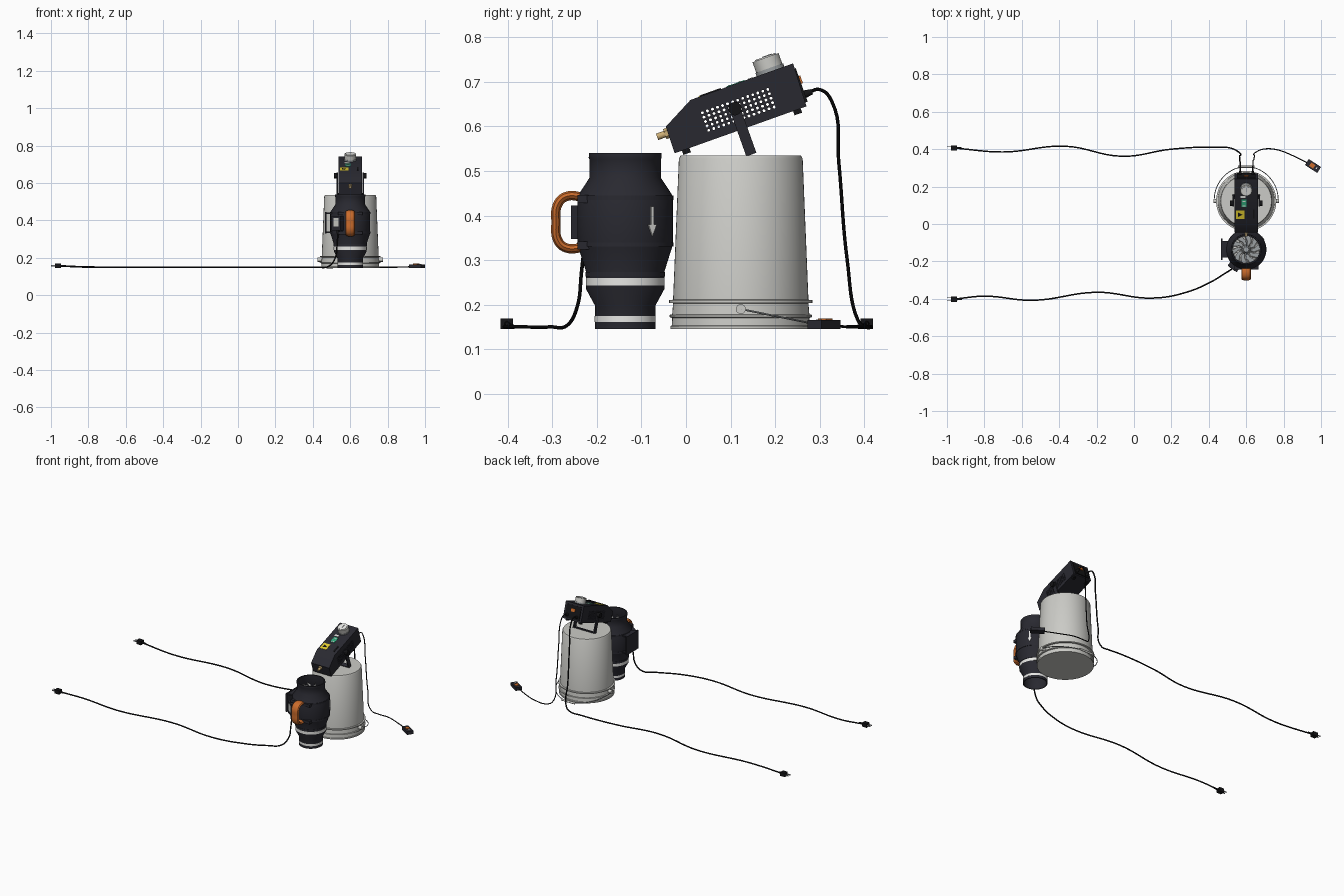
import bpy, bmesh, math
from mathutils import Matrix, Vector

old = bpy.data.objects.get("Cube")
if old:
    bpy.data.objects.remove(old)


def material(name, *rgb):
    m = bpy.data.materials.new(name)
    m.use_nodes = True
    m.diffuse_color = (*rgb, 1)
    m.node_tree.nodes["Principled BSDF"].inputs["Base Color"].default_value = (*rgb, 1)
    return m


BLACK = material("charcoal plastic", .022, .022, .03)
RUBBER = material("black rubber", .007, .007, .008)
GREY = material("pale grey plastic", .6, .6, .57)
WHITE = material("white", .8, .8, .78)
STEEL = material("fan grey", .33, .35, .36)
ORANGE = material("orange", .6, .15, .025)
YELLOW = material("yellow", .75, .6, .03)
GREEN = material("green", .03, .4, .2)
BRASS = material("brass", .6, .42, .18)

T = Matrix.Translation
R = Matrix.Rotation
NONE = Matrix()


def finish(ob, mat):
    ob.data.materials.clear()
    ob.data.materials.append(mat)
    bpy.ops.object.select_all(action='DESELECT')
    ob.select_set(True)
    bpy.context.view_layer.objects.active = ob
    bpy.ops.object.shade_smooth_by_angle(angle=math.radians(35))
    return ob


def from_bmesh(name, bm, mat):
    bmesh.ops.recalc_face_normals(bm, faces=bm.faces)
    me = bpy.data.meshes.new(name)
    bm.to_mesh(me)
    bm.free()
    ob = bpy.data.objects.new(name, me)
    bpy.context.collection.objects.link(ob)
    return finish(ob, mat)


def box(name, size, loc, mat, frame=NONE):
    bm = bmesh.new()
    bmesh.ops.create_cube(bm, size=1, matrix=frame @ T(loc) @ Matrix.Diagonal((*size, 1)))
    return from_bmesh(name, bm, mat)


def rod(name, r, length, loc, axis, mat, frame=NONE, r2=None, seg=24):
    turn = {'X': R(math.pi / 2, 4, 'Y'), 'Y': R(-math.pi / 2, 4, 'X'), 'Z': NONE}[axis]
    bm = bmesh.new()
    bmesh.ops.create_cone(bm, cap_ends=True, segments=seg, radius1=r, radius2=r if r2 is None else r2,
                          depth=length, matrix=frame @ T(loc) @ turn)
    return from_bmesh(name, bm, mat)


def lathe(name, profile, centre, mat, seg=64):
    bm = bmesh.new()
    vs = [bm.verts.new((r, 0, z)) for r, z in profile]
    es = [bm.edges.new(p) for p in zip(vs, vs[1:])]
    bmesh.ops.spin(bm, geom=vs + es, axis=(0, 0, 1), cent=(0, 0, 0), angle=math.tau, steps=seg)
    bmesh.ops.remove_doubles(bm, verts=bm.verts, dist=1e-5)
    bmesh.ops.translate(bm, verts=bm.verts, vec=(*centre, 0))
    return from_bmesh(name, bm, mat)


def prism(name, outline, depth, mat, frame):
    # outline lies in the local yz plane, extruded along x
    bm = bmesh.new()
    f = bm.faces.new([bm.verts.new((-depth / 2, y, z)) for y, z in outline])
    g = bmesh.ops.extrude_face_region(bm, geom=[f])["geom"]
    bmesh.ops.translate(bm, verts=[v for v in g if isinstance(v, bmesh.types.BMVert)], vec=(depth, 0, 0))
    bm.transform(frame)
    return from_bmesh(name, bm, mat)


def cord(name, pts, r, mat, loc=(0, 0, 0), scale=(1, 1, 1), res=8):
    cu = bpy.data.curves.new(name, 'CURVE')
    cu.dimensions, cu.bevel_depth, cu.bevel_resolution = '3D', r, 3
    cu.resolution_u, cu.use_fill_caps = res, True
    sp = cu.splines.new('BEZIER')
    sp.bezier_points.add(len(pts) - 1)
    for b, p in zip(sp.bezier_points, pts):
        b.co = p
        b.handle_left_type = b.handle_right_type = 'AUTO'
    ob = bpy.data.objects.new(name, cu)
    bpy.context.collection.objects.link(ob)
    ob.location, ob.scale = loc, scale
    bpy.ops.object.select_all(action='DESELECT')
    ob.select_set(True)
    bpy.context.view_layer.objects.active = ob
    bpy.ops.object.convert(target='MESH')
    return finish(bpy.context.object, mat)


CX, FLOOR = .6, .145

# Upturned bucket with rim rings and wire bail
BUCKET = (CX, .123)
lathe("bucket", [(0, FLOOR), (.158, FLOOR), (.158, .152), (.155, .153), (.154, .17), (.16, .172), (.16, .177),
                 (.154, .178), (.152, .203), (.161, .204), (.161, .21), (.152, .211), (.139, .528),
                 (.135, .535), (0, .535)], BUCKET, GREY)
bail = [(-.172 * math.cos(a), .183 * math.sin(a), .19 - .037 * math.sin(a))
        for a in [math.pi * i / 12 for i in range(13)]]
cord("bucket_bail", bail, .0022, STEEL, (*BUCKET, 0))
rod("bail_grip", .006, .09, (CX, .306, .153), 'X', GREY)
for s, side in ((1, "left"), (-1, "right")):
    rod(side + "_bail_pivot", .011, .024, (CX + s * .162, .123, .19), 'X', GREY)

# Inline fan: open duct shell, bands, impeller
FAN = (CX, -.1365)
lathe("fan_housing", [(.074, .54), (.081, .54), (.082, .53), (.08, .526), (.08, .485), (.105, .447), (.107, .44),
                      (.107, .335), (.105, .328), (.088, .274), (.088, .235), (.068, .198), (.068, FLOOR),
                      (.063, FLOOR), (.063, .2), (.08, .24), (.08, .28), (.098, .34), (.098, .44),
                      (.074, .485), (.074, .54)], FAN, BLACK)
for name, r, z0, z1 in (("upper_white_band", .0885, .243, .26), ("lower_white_band", .0685, .161, .174)):
    lathe(name, [(r - .003, z0), (r, z0), (r, z1), (r - .003, z1), (r - .003, z0)], FAN, WHITE)
for name, r, z in (("coupling_ring", .0895, .268), ("upper_seam_ring", .108, .44), ("lower_seam_ring", .108, .335)):
    lathe(name, [(r - .004, z - .005), (r, z - .005), (r, z + .005), (r - .004, z + .005), (r - .004, z - .005)],
          FAN, BLACK)
rod("motor_core", .05, .2, (*FAN, .35), 'Z', BLACK, seg=40)
rod("impeller_plate", .073, .006, (*FAN, .462), 'Z', STEEL, seg=48)
rod("impeller_hub", .026, .03, (*FAN, .48), 'Z', STEEL, r2=.014)
bm = bmesh.new()
for i in range(10):
    rows = []
    for r, twist in ((.02, 0), (.045, .12), (.072, .38)):
        a = math.tau * i / 10 + twist
        low = Vector((r * math.cos(a), r * math.sin(a), .463))
        high = Vector((r * math.cos(a + .22), r * math.sin(a + .22), .497))
        rows.append([bm.verts.new(p + Vector((*FAN, 0))) for p in (low, high)])
    for p, q in zip(rows, rows[1:]):
        bm.faces.new((p[0], q[0], q[1], p[1]))
blades = from_bmesh("impeller_blades", bm, WHITE)
solid = blades.modifiers.new("thickness", 'SOLIDIFY')
solid.thickness = .002

# Carrying handle and its clips
cord("fan_handle", [(0, -.225, .44), (0, -.268, .443), (0, -.287, .427), (0, -.292, .385), (0, -.287, .343),
                    (0, -.268, .327), (0, -.225, .33)], .011, ORANGE, (CX, 0, 0), (2.4, 1, 1))
for name, z in (("lower_handle_clip", .333), ("upper_handle_clip", .437)):
    box(name, (.13, .042, .018), (CX, -.223, z), BLACK)

# Flow arrow on the housing
around = T((*FAN, .388)) @ R(math.radians(34), 4, 'Z') @ T((.108, 0, 0))
prism("flow_arrow", [(-.004, .032), (.004, .032), (.004, -.008), (.011, -.008), (0, -.034), (-.011, -.008),
                     (-.004, -.008)], .005, WHITE, around)

# Wall bracket and wiring box of the fan
box("mount_plate", (.008, .115, .115), (.469, -.135, .388), BLACK)
for name, z in (("mount_lower_arm", .337), ("mount_upper_arm", .439)):
    box(name, (.06, .09, .008), (.495, -.135, z), BLACK)
wiring = T((*FAN, .385)) @ R(math.radians(-126), 4, 'Z') @ T((.113, 0, 0))
box("wiring_box", (.03, .06, .075), (0, 0, 0), BLACK, wiring)
box("wiring_label", (.002, .034, .045), (.0155, 0, .005), GREY, wiring)
rod("wiring_gland", .008, .02, (0, 0, -.045), 'Z', RUBBER, wiring)

# Tilted machine case, with side vents cut through
CASE = T((CX, .11, .64)) @ R(math.radians(19.6), 4, 'X')
case = prism("machine_case", [(-.161, -.049), (.153, -.049), (.157, .052), (-.0875, .052), (-.16, .014)],
             .125, BLACK, CASE)
bm = bmesh.new()
for i in range(14):
    for j in range(5):
        bmesh.ops.create_cone(bm, cap_ends=True, segments=8, radius1=.0033, radius2=.0033, depth=.3,
                              matrix=CASE @ T((0, -.072 + .012 * i, -.026 + .0105 * j)) @ R(math.pi / 2, 4, 'Y'))
cutter = from_bmesh("vent_cutter", bm, BLACK)
cutter.hide_render = True
cut = case.modifiers.new("vents", 'BOOLEAN')
cut.object, cut.operation, cut.solver = cutter, 'DIFFERENCE', 'EXACT'
bpy.context.view_layer.objects.active = case
bpy.ops.object.modifier_apply(modifier="vents")
bpy.data.objects.remove(cutter)

# Tilting stand
for s, side in ((1, "left"), (-1, "right")):
    box(side + "_stand_leg", (.007, .024, .122), (s * .07, 0, -.048), BLACK, CASE)
    rod(side + "_tilt_knob", .015, .016, (s * .079, 0, 0), 'X', RUBBER, CASE)
    for u, end in ((-.135, "front"), (.13, "back")):
        box(f"{side}_{end}_foot", (.016, .018, .012), (s * .045, u, -.053), RUBBER, CASE)
box("stand_base", (.147, .024, .007), (0, 0, -.106), BLACK, CASE)

# Case top: dial, labels, slot; front nozzle; back fittings
rod("dial_base", .033, .008, (0, .103, .056), 'Z', STEEL, CASE, seg=40)
rod("dial", .031, .026, (0, .103, .072), 'Z', GREY, CASE, seg=40)
rod("dial_face", .024, .003, (0, .103, .086), 'Z', WHITE, CASE, seg=40)
box("dial_pointer", (.004, .022, .002), (0, .108, .088), STEEL, CASE)
TOP = .0525
box("warning_label", (.044, .046, .002), (-.032, -.045, TOP), YELLOW, CASE)
prism("warning_mark", [(-.012, -.011), (.012, -.011), (0, .012)], .001, RUBBER,
      CASE @ T((-.032, -.045, TOP + .001)) @ R(math.pi / 2, 4, 'Y'))
box("status_label", (.028, .042, .002), (-.012, .02, TOP), GREEN, CASE)
for u in (.005, .03):
    box("status_mark", (.016, .005, .002), (-.012, u, TOP + .001), WHITE, CASE)
box("info_plate", (.026, .012, .002), (-.018, .056, TOP), WHITE, CASE)
box("switch_slot", (.009, .05, .004), (.04, -.04, TOP), RUBBER, CASE)
rod("nozzle_collar", .012, .01, (0, -.163, -.001), 'Y', BRASS, CASE, seg=6)
rod("nozzle", .0075, .03, (0, -.171, -.001), 'Y', BRASS, CASE)
box("back_panel", (.1, .006, .08), (0, .156, 0), RUBBER, CASE)
box("rocker_switch", (.026, .01, .018), (0, .158, .012), ORANGE, CASE)
for x in (-.032, .035):
    rod("cable_gland", .01, .024, (x, .164, -.022), 'Y', RUBBER, CASE, r2=.006)

# Cords
LOW = .15
cord("machine_power_cord", [(.568, .27, .673), (.568, .3, .683), (.567, .328, .655), (.566, .343, .52),
                            (.564, .362, .3), (.558, .386, .165), (.52, .405, LOW), (.44, .411, LOW),
                            (.2, .4, LOW), (-.06, .362, LOW), (-.37, .416, LOW), (-.7, .385, LOW),
                            (-.95, .405, LOW + .006)], .004, RUBBER)
cord("remote_cord", [(.635, .27, .673), (.635, .3, .683), (.636, .328, .655), (.64, .343, .52), (.645, .362, .3),
                     (.655, .386, .165), (.69, .4, LOW), (.76, .398, LOW), (.85, .365, LOW),
                     (.93, .325, LOW + .003)], .003, RUBBER)
cord("fan_power_cord", [(.533, -.228, .335), (.53, -.235, .27), (.52, -.243, .2), (.485, -.265, .155),
                        (.42, -.305, LOW), (.28, -.365, LOW), (.1, -.396, LOW), (-.2, -.365, LOW),
                        (-.54, -.408, LOW), (-.8, -.386, LOW), (-.95, -.4, LOW + .006)], .004, RUBBER)

# Mains plugs
for name, y in (("machine", .406), ("fan", -.402)):
    at = T((-.962, y, .157))
    box(name + "_plug_body", (.032, .028, .024), (0, 0, 0), RUBBER, at)
    rod(name + "_plug_neck", .006, .03, (.028, 0, 0), 'X', RUBBER, at, r2=.004)
    for w in (-.008, .008):
        box(name + "_plug_pin", (.024, .002, .007), (-.026, w, 0), STEEL, at)

# Remote control at the end of its cord
REMOTE = T((.957, .31, .155)) @ R(math.radians(-33), 4, 'Z')
box("remote_body", (.078, .038, .02), (0, 0, 0), BLACK, REMOTE)
box("remote_button", (.026, .022, .006), (-.005, 0, .011), ORANGE, REMOTE)
box("remote_light", (.006, .01, .003), (.022, 0, .0105), WHITE, REMOTE)
